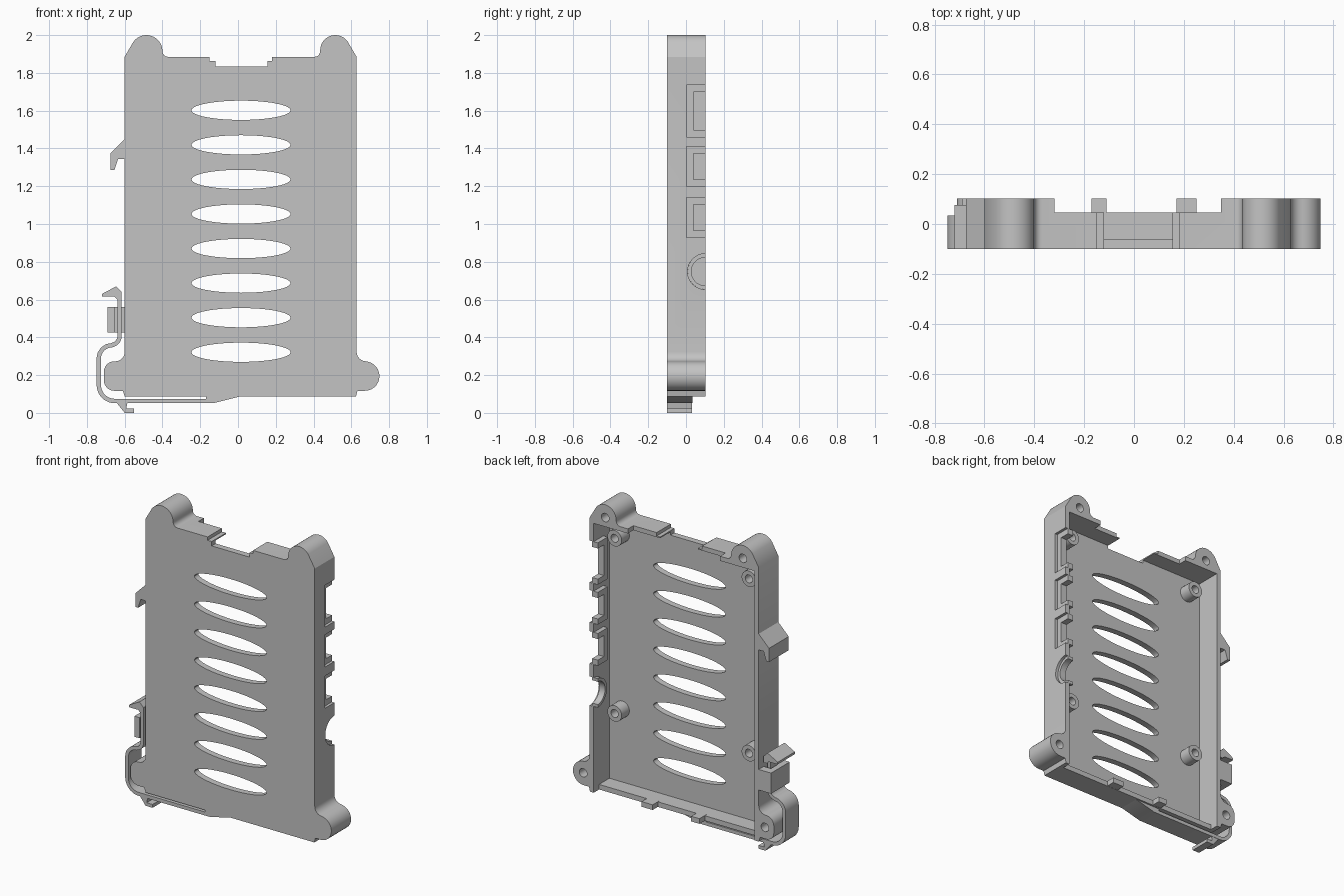
import bpy, bmesh, math
from mathutils import Vector

cube = bpy.data.objects.get("Cube")
if cube:
    bpy.data.objects.remove(cube, do_unlink=True)

GREY = (0.55, 0.55, 0.55, 1)
mat = bpy.data.materials.new("grey plastic")
mat.use_nodes = True
mat.diffuse_color = GREY
mat.node_tree.nodes["Principled BSDF"].inputs["Base Color"].default_value = GREY
BACK, FRONT, FLOOR, RIM = 0.103, -0.101, -0.06, 0.047


def add_object(name, bm):
    bmesh.ops.recalc_face_normals(bm, faces=bm.faces)
    mesh = bpy.data.meshes.new(name)
    bm.to_mesh(mesh)
    bm.free()
    mesh.materials.append(mat)
    ob = bpy.data.objects.new(name, mesh)
    bpy.context.collection.objects.link(ob)
    return ob


def prism(name, pts, lo, hi, axis="y"):
    """Extrude an outline (x,z along y, or y,z along x)."""
    bm = bmesh.new()
    place = (lambda a, b: (a, lo, b)) if axis == "y" else (lambda a, b: (lo, a, b))
    face = bm.faces.new([bm.verts.new(place(a, b)) for a, b in pts])
    ext = bmesh.ops.extrude_face_region(bm, geom=[face])
    shift = (0, hi - lo, 0) if axis == "y" else (hi - lo, 0, 0)
    bmesh.ops.translate(bm, vec=shift, verts=[v for v in ext["geom"] if isinstance(v, bmesh.types.BMVert)])
    return add_object(name, bm)


def rect(a0, a1, b0, b1):
    return [(a0, b0), (a1, b0), (a1, b1), (a0, b1)]


def arc(cx, cz, rx, start, end, n=14, rz=None):
    angles = [math.radians(start + (end - start) * i / n) for i in range(n + 1)]
    return [(cx + rx * math.cos(t), cz + (rz or rx) * math.sin(t)) for t in angles]


def circle(cx, cz, rx, rz=None, n=32):
    return arc(cx, cz, rx, 0, 360, n, rz)[:-1]


def ribbon(path, half):
    """Outline of a strip of even width along a path."""
    pts = [Vector(p) for p in path]
    left, right = [], []
    for i, p in enumerate(pts):
        d = (pts[min(i + 1, len(pts) - 1)] - pts[max(i - 1, 0)]).normalized()
        side = Vector((-d.y, d.x)) * half
        left.append(tuple(p + side))
        right.append(tuple(p - side))
    return left + right[::-1]


def lathe(name, profile, x, z):
    """Turn a (radius, y) profile around a y axis through x, z."""
    bm = bmesh.new()
    vs = [bm.verts.new((x + r, y, z)) for r, y in profile]
    edges = [bm.edges.new(pair) for pair in zip(vs, vs[1:])]
    bmesh.ops.spin(bm, geom=vs + edges, cent=(x, 0, z), axis=(0, 1, 0), angle=math.tau, steps=28)
    bmesh.ops.remove_doubles(bm, verts=bm.verts, dist=0.0001)
    return add_object(name, bm)


def cut(target, cutter):
    mod = target.modifiers.new("cut", "BOOLEAN")
    mod.operation, mod.solver, mod.object = "DIFFERENCE", "EXACT", cutter
    bpy.context.view_layer.objects.active = target
    bpy.ops.object.modifier_apply(modifier=mod.name)
    bpy.data.objects.remove(cutter, do_unlink=True)


# Tray body with four screw lugs
outline = [(0.02, 0.087), (0.625, 0.087), (0.632, 0.117)]
outline += arc(0.671, 0.195, 0.078, -90, 90) + arc(0.678, 0.323, 0.05, 270, 180, 6)
outline += [(0.628, 1.885)] + arc(0.515, 1.92, 0.08, 35, 180) + arc(0.405, 1.915, 0.03, 0, -90, 5)
outline += arc(-0.37, 1.915, 0.03, 270, 195, 5) + arc(-0.485, 1.915, 0.085, 0, 145) + [(-0.6, 1.885)]
outline += arc(-0.65, 0.323, 0.05, 0, -90, 6) + arc(-0.655, 0.218, 0.055, 95, 180, 6)
outline += arc(-0.655, 0.172, 0.055, 180, 270, 6) + [(-0.61, 0.117), (-0.6, 0.087)]
tray = prism("tray", outline, FRONT, BACK)

# Hollow inside and lowered end walls
cut(tray, prism("cavity", rect(-0.57, 0.598, 0.12, 1.855), FLOOR, 0.2))
cut(tray, prism("top_wall_step", rect(-0.32, 0.35, 1.8, 1.95), RIM, 0.2))
cut(tray, prism("bottom_wall_step", rect(-0.57, 0.598, 0.05, 0.13), RIM, 0.2))
cut(tray, prism("notch_wide", rect(-0.15, 0.18, 1.863, 1.95), -0.2, 0.2))
cut(tray, prism("notch_narrow", rect(-0.12, 0.155, 1.834, 1.95), -0.2, 0.2))

# Row of oval vents
for i in range(8):
    cut(tray, prism("vent", circle(0.016, 0.321 + i * 0.183, 0.262, 0.051, 48), -0.2, 0))

# Blind screw holes in the lugs
for x, z in [(0.515, 1.915), (-0.485, 1.915), (0.675, 0.197), (-0.645, 0.192)]:
    cut(tray, prism("lug_hole", circle(x, z, 0.028, n=24), -0.03, 0.2))

# Side wall ports, each with a thin frame set inside
for i, (lo, hi) in enumerate([(1.46, 1.735), (1.198, 1.41), (0.928, 1.14)]):
    cut(tray, prism("port", rect(0.003, 0.2, lo, hi), 0.594, 0.7, "x"))
    a, b = lo + 0.037, hi - 0.037
    frame = [(0.003, lo), (BACK, lo), (BACK, a), (0.04, a), (0.04, b), (BACK, b), (BACK, hi), (0.003, hi)]
    prism(f"port_frame_{i + 1}", frame, 0.568, 0.61, "x")
cut(tray, prism("round_port", circle(BACK, 0.748, 0.095), 0.594, 0.7, "x"))
ring = arc(BACK, 0.748, 0.095, 90, 270) + arc(BACK, 0.748, 0.075, 270, 90)
prism("round_port_frame", ring, 0.568, 0.61, "x")

# Board standoffs
for i, (x, z) in enumerate([(0.505, 1.75), (-0.47, 1.745), (0.505, 0.6), (-0.47, 0.6)]):
    lathe(f"standoff_{i + 1}", [(0, -0.07), (0.052, -0.07), (0.052, 0.02),
                                (0.026, 0.02), (0.026, -0.05), (0, -0.05)], x, z)

# Tabs on the bottom wall
for name, a, b in [("right_tab", -0.17, -0.11), ("left_tab", 0.17, 0.25)]:
    prism(name, rect(a, b, 0.088, 0.122), 0.03, BACK)

# Upper side hook
prism("side_hook", [(-0.59, 1.45), (-0.6, 1.45), (-0.675, 1.375), (-0.675, 1.285), (-0.655, 1.285),
                    (-0.635, 1.345), (-0.59, 1.345)], FRONT, BACK)

# Springy latch arm, its root, head and foot
path = [(-0.16, 0.063)] + arc(-0.652, 0.148, 0.085, 270, 180, 10) + arc(-0.667, 0.288, 0.07, 180, 90, 8)
path += arc(-0.677, 0.408, 0.05, -90, 0, 8) + [(-0.627, 0.62)]
prism("latch_arm", ribbon(path, 0.0115), FRONT, 0.035)
prism("latch_root", [(-0.17, 0.0515), (-0.13, 0.0515), (0.02, 0.089), (-0.17, 0.089)], FRONT, 0.035)
prism("latch_head", [(-0.616, 0.6), (-0.616, 0.64), (-0.645, 0.67), (-0.72, 0.63), (-0.72, 0.615),
                     (-0.655, 0.615), (-0.638, 0.6)], FRONT, 0.077)
prism("latch_foot", [(-0.645, 0.057), (-0.6, 0), (-0.55, 0), (-0.55, 0.022), (-0.592, 0.022),
                     (-0.585, 0.057)], FRONT, 0.033)

# Guard bracket reaching around the arm
prism("latch_guard", rect(-0.69, -0.652, 0.425, 0.56), -0.09, BACK)
prism("latch_guard_bridge", rect(-0.68, -0.59, 0.425, 0.56), 0.05, BACK)

# Smooth curved sides, keep edges crisp
bpy.ops.object.select_all(action="DESELECT")
for ob in bpy.context.collection.objects:
    if ob.type == "MESH" and ob.data.materials and ob.data.materials[0] == mat:
        ob.select_set(True)
        bpy.context.view_layer.objects.active = ob
bpy.ops.object.shade_smooth_by_angle(angle=math.radians(30))
